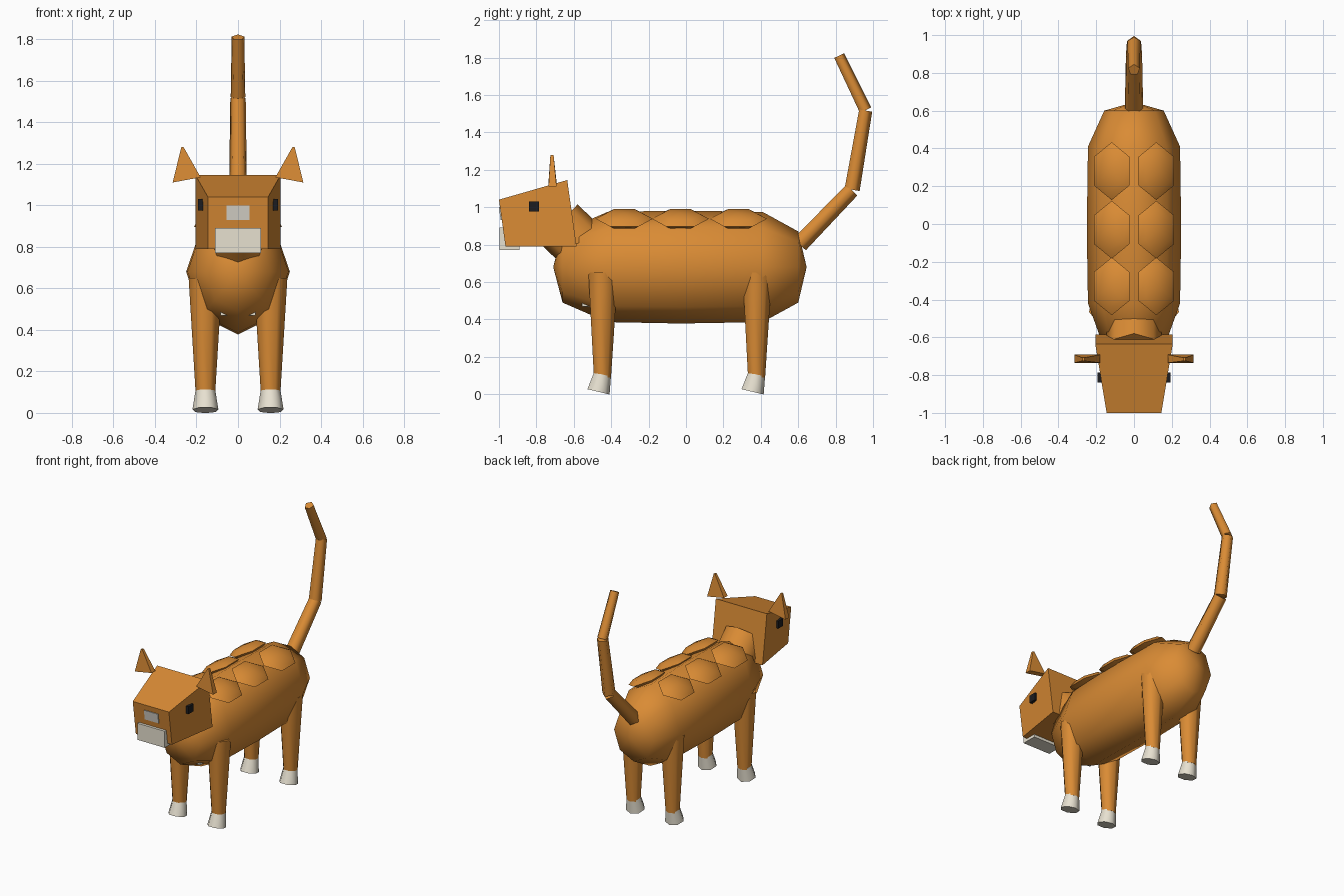
import bpy, bmesh, math
from mathutils import Vector, Matrix

if "Cube" in bpy.data.objects:
    bpy.data.objects.remove(bpy.data.objects["Cube"])


def material(name, rgb):
    m = bpy.data.materials.new(name)
    m.diffuse_color = (*rgb, 1)
    m.use_nodes = True
    m.node_tree.nodes["Principled BSDF"].inputs["Base Color"].default_value = m.diffuse_color
    return m


ORANGE = material("orange fur", (0.70, 0.26, 0.035))
CREAM = material("cream fur", (0.82, 0.77, 0.65))
GREY = material("nose grey", (0.70, 0.67, 0.60))
BLACK = material("eye black", (0.012, 0.012, 0.014))


def finish(name, bm, mat, smooth=None):
    bmesh.ops.recalc_face_normals(bm, faces=bm.faces)
    me = bpy.data.meshes.new(name)
    bm.to_mesh(me)
    bm.free()
    me.materials.append(mat)
    if smooth:
        me.polygons.foreach_set("use_smooth", [True] * len(me.polygons))
        me.set_sharp_from_angle(angle=math.radians(smooth))
    ob = bpy.data.objects.new(name, me)
    bpy.context.collection.objects.link(ob)
    return ob


def loft(name, rings, mat, smooth=None):
    """Skin a list of equal-length point rings and cap both ends."""
    bm = bmesh.new()
    vs = [[bm.verts.new(p) for p in r] for r in rings]
    n = len(vs[0])
    for a, b in zip(vs, vs[1:]):
        for i in range(n):
            j = (i + 1) % n
            bm.faces.new((a[i], a[j], b[j], b[i]))
    bm.faces.new(vs[0])
    bm.faces.new(vs[-1])
    bmesh.ops.remove_doubles(bm, verts=bm.verts, dist=1e-5)
    return finish(name, bm, mat, smooth)


def tube(name, a, b, ra, rb, n, mat, smooth=60):
    """Tapered n-sided tube between two points, one corner facing back."""
    a, b = Vector(a), Vector(b)
    d = (b - a).normalized()
    u = Vector((1, 0, 0))
    v = d.cross(u)

    def ring(c, r):
        return [c + r * (math.sin(t) * u + math.cos(t) * v)
                for t in (2 * math.pi * i / n for i in range(n))]
    return loft(name, [ring(a, ra), ring(b, rb)], mat, smooth)


def box(name, lo, hi, mat):
    (x0, y0, z0), (x1, y1, z1) = lo, hi
    return loft(name, [[(x0, y0, z), (x1, y0, z), (x1, y1, z), (x0, y1, z)]
                       for z in (z0, z1)], mat)


# Body: eight-sided rounded barrel along y
profile = [(-0.66, 0.63), (-0.42, 0.975), (-0.03, 1.0), (0.41, 0.975), (0.60, 0.63)]
bm = bmesh.new()
rows = []
for y, s in profile:
    rows.append([bm.verts.new((0.25 * s * math.sin(i * math.pi / 4), y,
                               0.68 + 0.302 * s * math.cos(i * math.pi / 4)))
                 for i in range(8)])
front = bm.verts.new((0, -0.71, 0.68))
back = bm.verts.new((0, 0.645, 0.68))
for i in range(8):
    j = (i + 1) % 8
    for a, b in zip(rows, rows[1:]):
        bm.faces.new((a[i], a[j], b[j], b[i]))
    bm.faces.new((front, rows[0][i], rows[0][j]))
    bm.faces.new((back, rows[-1][j], rows[-1][i]))
finish("body", bm, ORANGE, 70)

# Chest patch, mostly sunk into the body
box("chest_patch", (-0.085, -0.555, 0.468), (0.085, -0.50, 0.54), CREAM)

# Neck
tube("neck", (0, -0.52, 0.757), (0, -0.68, 0.91), 0.145, 0.145, 8, ORANGE)

# Head: tapered block, larger at the back
loft("head", [
    [(-0.145, -0.965, 0.79), (0.145, -0.965, 0.79), (0.145, -1.0, 1.04), (-0.145, -1.0, 1.04)],
    [(-0.205, -0.585, 0.79), (0.205, -0.585, 0.79), (0.205, -0.635, 1.145), (-0.205, -0.635, 1.145)],
], ORANGE)

# Muzzle and nose
box("muzzle", (-0.11, -0.998, 0.77), (0.11, -0.89, 0.89), CREAM)
loft("nose", [
    [(-0.056, -0.991, 0.93), (0.056, -0.991, 0.93), (0.056, -0.95, 0.935), (-0.056, -0.95, 0.935)],
    [(-0.056, -1.0, 1.0), (0.056, -1.0, 1.0), (0.056, -0.95, 1.0), (-0.056, -0.95, 1.0)],
], GREY)

for s, side in ((-1, "left"), (1, "right")):
    # Eyes
    xs = sorted((s * 0.165, s * 0.192))
    box(f"{side}_eye", (xs[0], -0.84, 0.976), (xs[1], -0.785, 1.03), BLACK)

    # Ears: thin wedges splayed outward
    loft(f"{side}_ear", [
        [(s * 0.18, -0.735, 1.135), (s * 0.315, -0.735, 1.11),
         (s * 0.315, -0.692, 1.11), (s * 0.18, -0.692, 1.135)],
        [(s * 0.262, -0.725, 1.28), (s * 0.273, -0.725, 1.28),
         (s * 0.273, -0.708, 1.28), (s * 0.262, -0.708, 1.28)],
    ], ORANGE)

    # Legs with tilted paws
    for part, y in (("front", -0.447), ("hind", 0.377)):
        x = s * 0.157
        tube(f"{side}_{part}_leg", (x, y - 0.002, 0.09), (x, y, 0.65),
             0.048, 0.083, 7, ORANGE)
        tube(f"{side}_{part}_paw", (x, y - 0.024, 0.0135), (x, y - 0.002, 0.106),
             0.064, 0.049, 7, CREAM)

    # Back pads: flattened six-sided lenses following the slope of the back
    for k, y in enumerate((-0.33, -0.03, 0.28)):
        bm = bmesh.new()
        bmesh.ops.create_uvsphere(bm, u_segments=6, v_segments=4, radius=1)
        bm.transform(Matrix.Translation((s * 0.118, y, 0.938))
                     @ Matrix.Rotation(s * math.radians(24), 4, 'Y')
                     @ Matrix.Diagonal((0.118, 0.153, 0.035, 1)))
        finish(f"{side}_back_pad_{k + 1}", bm, ORANGE, 50)

# Tail: three five-sided segments
path = [(0, 0.604, 0.805), (0, 0.884, 1.094), (0, 0.957, 1.517), (0, 0.816, 1.809)]
radii = [(0.051, 0.045), (0.045, 0.039), (0.037, 0.032)]
for k in range(3):
    tube(f"tail_segment_{k + 1}", path[k], path[k + 1], *radii[k], 5, ORANGE, 75)
